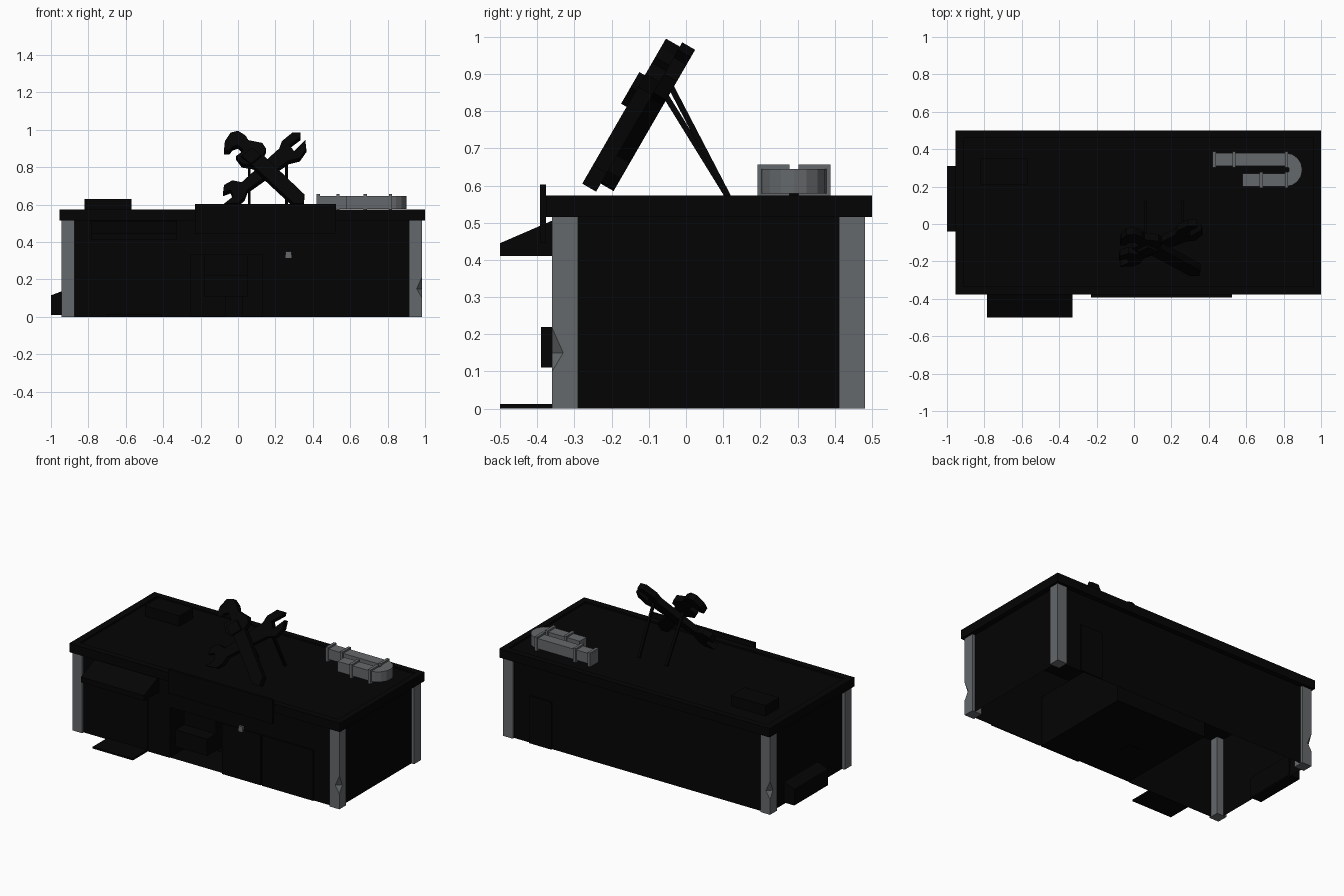
import bpy, bmesh, math
from mathutils import Vector

if "Cube" in bpy.data.objects:
    bpy.data.objects.remove(bpy.data.objects["Cube"])


def material(name, rgb):
    m = bpy.data.materials.new(name)
    m.diffuse_color = (*rgb, 1)
    m.use_nodes = True
    m.node_tree.nodes["Principled BSDF"].inputs["Base Color"].default_value = m.diffuse_color
    return m


BLACK = material("black", (0.0012, 0.0012, 0.0012))
GREY = material("grey", (0.13, 0.138, 0.145))


def mesh_object(name, verts, faces, mat, recalc=True):
    bm = bmesh.new()
    vs = [bm.verts.new(v) for v in verts]
    for f in faces:
        bm.faces.new([vs[i] for i in f])
    bmesh.ops.remove_doubles(bm, verts=bm.verts, dist=1e-5)
    if recalc:
        bmesh.ops.recalc_face_normals(bm, faces=bm.faces)
    me = bpy.data.meshes.new(name)
    bm.to_mesh(me)
    bm.free()
    me.materials.append(mat)
    ob = bpy.data.objects.new(name, me)
    bpy.context.collection.objects.link(ob)
    return ob


def loft(name, rings, mat, caps=True):
    """Skin a list of equal-length rings."""
    n = len(rings[0])
    verts = [p for r in rings for p in r]
    faces = [[k * n + i, k * n + (i + 1) % n, (k + 1) * n + (i + 1) % n, (k + 1) * n + i]
             for k in range(len(rings) - 1) for i in range(n)]
    if caps:
        faces += [list(range(n))[::-1], [len(verts) - n + i for i in range(n)]]
    return mesh_object(name, verts, faces, mat)


def rect(x0, x1, y0, y1, z):
    return [(x0, y0, z), (x1, y0, z), (x1, y1, z), (x0, y1, z)]


def box(name, x0, x1, y0, y1, z0, z1, mat=BLACK):
    return loft(name, [rect(x0, x1, y0, y1, z0), rect(x0, x1, y0, y1, z1)], mat)


def rod(name, a, b, r, sides, mat):
    a, b = Vector(a), Vector(b)
    q = (b - a).to_track_quat('Z', 'Y')
    ring = [q @ Vector((r * math.cos(t), r * math.sin(t), 0))
            for t in [(i + .5) * math.tau / sides for i in range(sides)]]
    return loft(name, [[a + p for p in ring], [b + p for p in ring]], mat)


# Roof slab with a sunken top inside a rim
loft("roof", [rect(-.955, 1, -.377, .5, .515), rect(-.955, 1, -.377, .5, .573),
              rect(-.91, .96, -.335, .46, .573), rect(-.91, .96, -.335, .46, .562)], BLACK)

# Walls: open underneath, with a bay opening at the front
X0, X1, Y0, Y1, H = -.925, .965, -.345, .468, .515
A, B, C, T = -.25, .13, .41, .33


def front(x0, x1, z0, z1):
    return [(x0, Y0, z0), (x1, Y0, z0), (x1, Y0, z1), (x0, Y0, z1)]


quads = [front(X0, A, 0, H), front(A, B, T, H), front(B, X1, 0, H),
         [(X1, Y0, 0), (X1, Y1, 0), (X1, Y1, H), (X1, Y0, H)],
         [(X1, Y1, 0), (X0, Y1, 0), (X0, Y1, H), (X1, Y1, H)],
         [(X0, Y1, 0), (X0, Y0, 0), (X0, Y0, H), (X0, Y1, H)]]
mesh_object("walls", [p for q in quads for p in q],
            [[4 * i + k for k in range(4)] for i in range(6)], BLACK, False)

# Workshop room behind the bay, open towards the front
mesh_object("workshop_room", rect(A, C, Y0, .34, .003) + rect(A, C, Y0, .34, T),
            [(0, 1, 2, 3), (4, 7, 6, 5), (0, 3, 7, 4), (3, 2, 6, 7), (2, 1, 5, 6)], BLACK, False)

# Raised machine standing on a lift post in the bay
box("machine_body", -.18, .05, -.30, .10, .11, .33)
box("machine_nose", -.18, .05, -.39, -.30, .11, .22)
box("lift_post", -.07, .025, -.11, -.01, 0, .11)

# Front panels, handle and back door
box("sliding_door", B, C, -.352, Y0, 0, T)
box("front_shutter", C + .01, .79, -.352, Y0, 0, T)
box("door_handle", .255, .285, -.358, -.34, .315, .35, GREY)
box("entrance_door", -.70, -.41, -.351, Y0, 0, .38)
box("back_door", .64, .80, Y1, .477, 0, .31)

# Name board, awning and door mat
box("front_board", -.23, .525, -.392, -.376, .446, .603)
loft("awning", [[(x, -.345, .41), (x, -.5, .41), (x, -.5, .445), (x, -.345, .512)]
                for x in (-.785, -.33)], BLACK)
box("door_mat", -.70, -.41, -.5, -.345, 0, .012)

# Side hatch with a sloping lid, and roof vent box
loft("side_hatch", [[(-.92, y, .01), (-1, y, .01), (-1, y, .115), (-.92, y, .145)]
                    for y in (-.04, .31)], BLACK)
box("roof_vent", -.82, -.57, .21, .35, .56, .63)

# Corner columns, two of them chipped on the outer edge
for sx, xo in ((-1, -.945), (1, .985)):
    for sy, yo in ((-1, -.36), (1, .482)):
        xi, yi = xo - sx * .07, yo - sy * .07
        rings = []
        for z, c in ((0, 0), (.1, 0), (.15, .03 if sx != sy else 0), (.217, 0), (.515, 0)):
            rings.append([(xi, yi, z), (xo, yi, z), (xo, yo - sy * c, z),
                          (xo - sx * c, yo, z), (xi, yo, z)])
        n, verts = 5, [p for r in rings for p in r]
        faces = []
        for k in range(4):
            for i in range(n):
                q = [k * n + i, k * n + (i + 1) % n, (k + 1) * n + (i + 1) % n, (k + 1) * n + i]
                pts = []
                for j in q:  # drop corners that coincide
                    if all((Vector(verts[j]) - Vector(verts[m])).length > 1e-5 for m in pts):
                        pts.append(j)
                if len(pts) > 2:
                    faces.append(pts)
        faces += [[0, 1, 2, 4], [20, 21, 22, 24]]
        # coincident corners share one vertex
        same = {k * n + 3: k * n + 2 for k in range(5)
                if Vector(verts[k * n + 3]) == Vector(verts[k * n + 2])}
        faces = [[same.get(j, j) for j in f] for f in faces]
        mesh_object("column", verts, faces, GREY)

# Crossed wrenches: outlines drawn in the front view, on a plane leaning back
NORMAL = Vector((0, -.866, .5))


def leaning(name, outline, n0, n1):
    rings = []
    for n in (n0, n1):
        rings.append([Vector((x, -.238 + (z - n1 * .5 - .59) * .577, z - n1 * .5)) + NORMAL * n
                      for x, z in outline])
    return loft(name, rings, BLACK)


leaning("adjustable_wrench", [
    (-.075, .89), (-.07, .94), (-.04, .985), (0, .995), (.04, .97), (.055, .945),
    (.13, .93), (.15, .90), (.135, .865), (.355, .655), (.35, .605), (.30, .605),
    (.08, .81), (.02, .82), (-.01, .86), (.03, .89), (0, .92), (-.03, .91), (-.045, .89)],
    0, .043)
leaning("open_wrench", [
    (.22, .90), (.235, .94), (.29, .985), (.335, .985), (.335, .965), (.275, .92),
    (.30, .885), (.36, .945), (.365, .90), (.33, .85), (.27, .835), (.05, .68),
    (.035, .64), (0, .61), (-.075, .605), (-.025, .645), (-.04, .68), (-.08, .665),
    (-.075, .705), (-.03, .73), (.02, .72)], -.04, 0)
leaning("adjusting_knob", [(.02, .86), (.075, .905), (.125, .865), (.07, .82)], .043, .06)

# Props holding up the wrenches
for x, y, z in ((.06, -.06, .85), (.26, -.04, .865)):
    rod("prop", (x, y, z), (x, .116, .565), .011, 4, BLACK)

# U-shaped duct on the roof, rectangular section, with square flanges
path = [((.42, .345), math.pi / 2)]
path += [((.81 + .055 * math.cos(t), .29 + .055 * math.sin(t)), t)
         for t in [math.pi / 2 - i * math.pi / 8 for i in range(9)]]
path += [((.58, .235), -math.pi / 2)]
rings = []
for (x, y), t in path:
    rings.append([(x + r * math.cos(t), y + r * math.sin(t), z)
                  for r, z in ((-.035, .578), (.035, .578), (.035, .645), (-.035, .645))])
loft("roof_duct", rings, GREY)
for x, y in ((.43, .345), (.535, .345), (.815, .345), (.68, .235), (.815, .235)):
    box("duct_flange", x - .009, x + .009, y - .043, y + .043, .565, .656, GREY)
